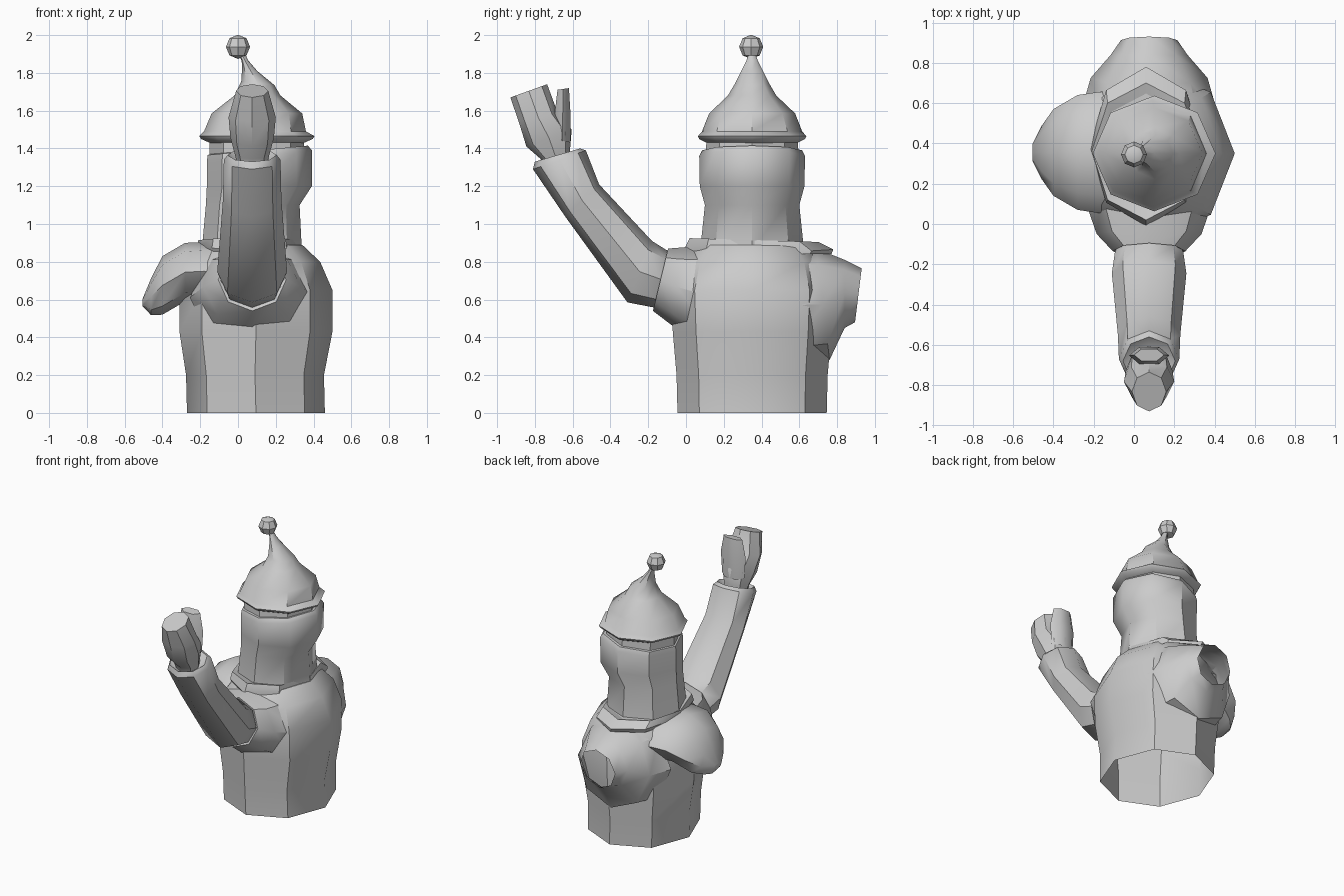
import bpy, bmesh, math
from mathutils import Vector

if "Cube" in bpy.data.objects:
    bpy.data.objects.remove(bpy.data.objects["Cube"])

CX, CY = 0.09, 0.35          # body axis
SX = 0.075                   # arm axis in x


def loft(name, rings, n=8, start=False, end=False, angle=42):
    """Skin a list of (centre, u, v) elliptical rings."""
    bm = bmesh.new()
    loops = []
    for c, u, v in rings:
        c, u, v = Vector(c), Vector(u), Vector(v)
        loops.append([bm.verts.new(c + u * math.cos(2 * math.pi * i / n) + v * math.sin(2 * math.pi * i / n))
                      for i in range(n)])
    for a, b in zip(loops, loops[1:]):
        for i in range(n):
            j = (i + 1) % n
            bm.faces.new((a[i], a[j], b[j], b[i]))
    if start:
        bm.faces.new(loops[0][::-1])
    if end:
        bm.faces.new(loops[-1])
    bmesh.ops.recalc_face_normals(bm, faces=bm.faces)
    me = bpy.data.meshes.new(name)
    bm.to_mesh(me)
    bm.free()
    ob = bpy.data.objects.new(name, me)
    bpy.context.collection.objects.link(ob)
    smooth(ob, angle)
    return ob


def smooth(ob, angle=42):
    bpy.ops.object.select_all(action='DESELECT')
    ob.select_set(True)
    bpy.context.view_layer.objects.active = ob
    bpy.ops.object.shade_smooth_by_angle(angle=math.radians(angle))


def flat(z, cx, rx, ry, cy=CY, tilt=0.0):
    """Horizontal ring, optionally tilted up towards +x."""
    return (cx, cy, z), (rx, 0, tilt), (0, ry, 0)


def arm(low, high, rx):
    """Arm ring given its two outline points (y, z) in the side view."""
    a, b = Vector((SX, *low)), Vector((SX, *high))
    return (a + b) / 2, (rx, 0, 0), (b - a) / 2


# torso, open at the bottom
loft("torso", [flat(0, .095, .365, .395), flat(.2, .09, .365, .4), flat(.43, .095, .405, .42),
               flat(.65, .095, .405, .43), flat(.8, .09, .345, .39), flat(.89, .075, .265, .31)], end=True)

# shoulder of the raised arm
loft("raised_shoulder", [arm((.15, .33), (.15, .89), .33), arm((-.07, .46), (-.03, .875), .26),
                         arm((-.175, .54), (-.095, .87), .18), arm((-.16, .57), (-.09, .84), .16)])
# open shoulder stub on the other side
loft("open_shoulder", [arm((.55, .25), (.55, .89), .34), arm((.76, .28), (.69, .87), .29),
                       arm((.84, .45), (.84, .81), .19), arm((.895, .48), (.93, .765), .14)])

# sleeve with rolled cuff
loft("raised_sleeve", [arm((-.15, .555), (-.09, .84), .16), arm((-.18, .56), (-.1, .86), .17),
                       arm((-.31, .585), (-.18, .91), .185), arm((-.64, 1.04), (-.46, 1.21), .155),
                       arm((-.81, 1.29), (-.53, 1.39), .15), arm((-.8, 1.33), (-.56, 1.4), .13),
                       arm((-.76, 1.31), (-.6, 1.36), .09)], end=True)
# mitten hand and thumb
loft("hand", [arm((-.755, 1.3), (-.61, 1.34), .08), arm((-.77, 1.345), (-.615, 1.38), .09),
              arm((-.845, 1.41), (-.605, 1.5), .115), arm((-.885, 1.54), (-.68, 1.59), .125),
              arm((-.93, 1.67), (-.735, 1.74), .085)], end=True)
loft("thumb", [arm((-.7, 1.45), (-.605, 1.43), .09), arm((-.7, 1.6), (-.605, 1.58), .1),
               arm((-.685, 1.71), (-.615, 1.72), .075)], n=6, end=True)

# head with hair, top edge of the hair rising at the back
loft("head", [flat(.86, .073, .265, .275), flat(1.1, .078, .248, .25), flat(1.2, .113, .278, .277),
              flat(1.36, .113, .278, .28, tilt=.03), flat(1.39, .105, .265, .265, tilt=.025),
              flat(1.39, .1, .25, .245, tilt=.02), flat(1.46, .1, .25, .24)], end=True)

# shawl collar round the neck
loft("collar", [flat(.84, .07, .27, .385, .385), flat(.865, .06, .28, .395, .385, -.01),
                ((.06, .36, .915), (.27, 0, 0), (0, .34, -.01)),
                ((.06, .36, .895), (.24, 0, 0), (0, .27, -.01))])

# bib hanging over the chest
bib = [(-.05, .74, .31, .17), (-.18, .75, .30, .155), (-.28, .745, .285, .155),
       (-.4, .675, .215, .155), (-.46, .615, .13, .098), (-.505, .585, .04, .02)]
loft("chest_bib", [((x, CY + .005, z), (0, ry, 0), (0, 0, rz)) for x, z, ry, rz in bib], end=True)

# hat: brim and bent cone
loft("hat", [flat(1.43, .1, .25, .24), flat(1.45, .1, .295, .28), flat(1.465, .1, .305, .287),
             flat(1.49, .09, .27, .265), flat(1.585, .1, .24, .228), flat(1.68, .103, .122, .128),
             flat(1.745, .105, .088, .09, tilt=-.01), flat(1.82, .062, .04, .052, tilt=-.01),
             flat(1.865, .037, .018, .03), flat(1.91, .015, .018, .015)], end=True)
bpy.ops.mesh.primitive_uv_sphere_add(segments=8, ring_count=4, radius=.064, location=(0, CY - .005, 1.938))
ball = bpy.context.object
ball.name = "hat_bobble"
smooth(ball, 30)
